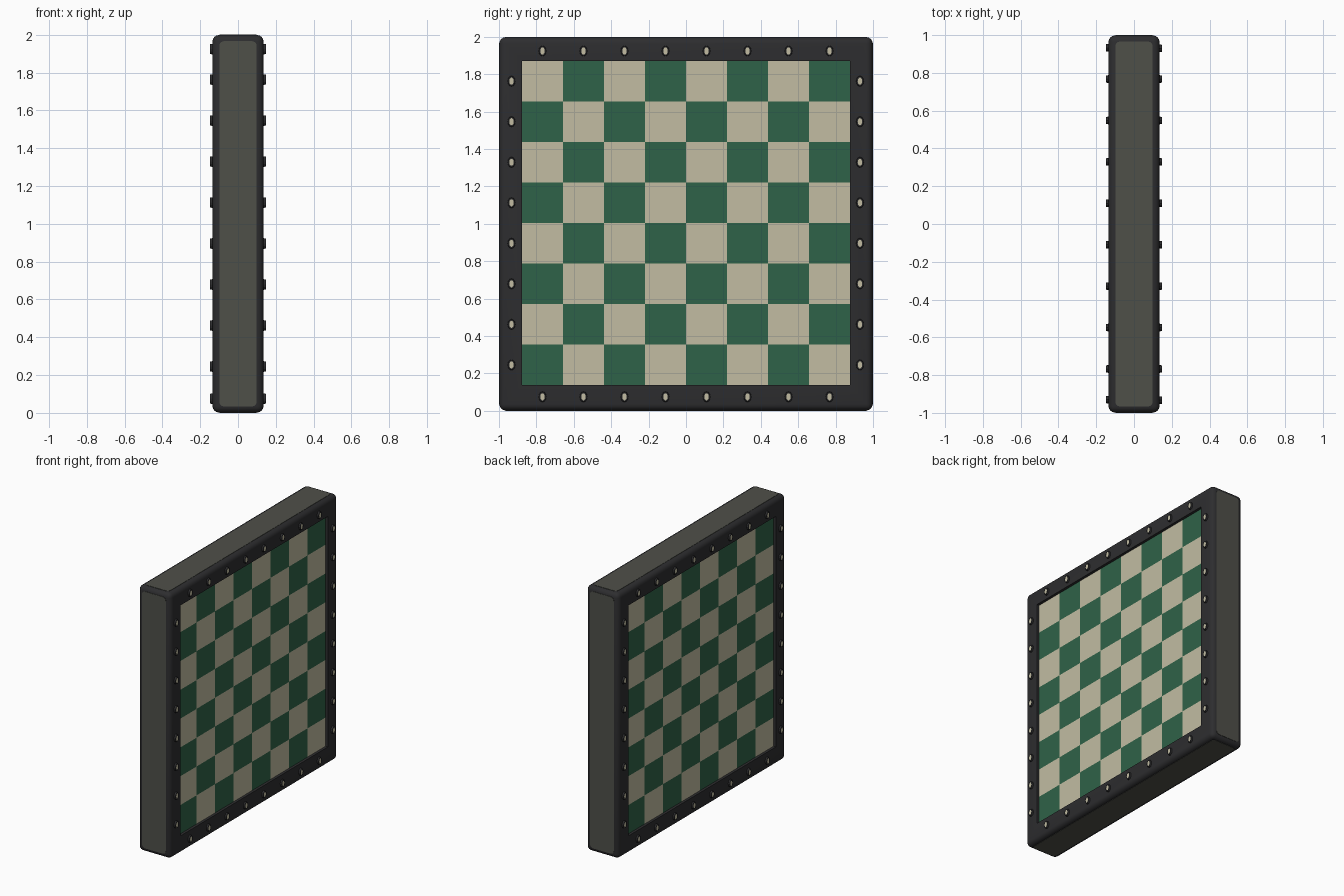
import bpy, bmesh, math
from mathutils import Matrix

if "Cube" in bpy.data.objects:
    bpy.data.objects.remove(bpy.data.objects["Cube"])

def material(name, srgb):
    m = bpy.data.materials.new(name)
    lin = [((c / 255 + 0.055) / 1.055) ** 2.4 for c in srgb]
    m.diffuse_color = (*lin, 1)
    m.use_nodes = True
    m.node_tree.nodes["Principled BSDF"].inputs["Base Color"].default_value = m.diffuse_color
    return m

BLACK = material("frame black", (45, 45, 47))
GREY = material("edge grey", (79, 80, 73))
CREAM = material("cream", (194, 188, 162))
GREEN = material("green", (47, 98, 72))

def finish(name, bm, mats, smooth=False):
    me = bpy.data.meshes.new(name)
    bm.to_mesh(me)
    bm.free()
    for m in mats:
        me.materials.append(m)
    ob = bpy.data.objects.new(name, me)
    bpy.context.collection.objects.link(ob)
    if smooth:
        bpy.context.view_layer.objects.active = ob
        ob.select_set(True)
        bpy.ops.object.shade_smooth_by_angle(angle=math.radians(35))
        ob.select_set(False)
    return ob

THICK, HALF = 0.135, 0.998          # half thickness, half side
BY, BZ = 0.877, 0.867               # half size of the playing field
UP = Matrix.Translation((0, 0, 1))
# Maps a flat layout (u, v, out) to the +x face; the -x face is a half turn
FACE = Matrix(((0, 0, 1, 0), (1, 0, 0, 0), (0, 1, 0, 0), (0, 0, 0, 1)))
SIDES = {"right": UP @ FACE, "left": UP @ Matrix.Rotation(math.pi, 4, 'Z') @ FACE}

# Frame: rounded slab with a shallow recess on both broad faces
bm = bmesh.new()
bmesh.ops.create_cube(bm, size=2, matrix=Matrix.Diagonal((THICK, HALF, HALF, 1)))
bmesh.ops.bevel(bm, geom=bm.edges[:], offset=0.034, segments=4, profile=0.5, affect='EDGES')
broad = [f for f in bm.faces if abs(f.normal.x) > 0.99 and f.calc_area() > 1]
bmesh.ops.inset_individual(bm, faces=broad, thickness=0.09)
for f in broad:
    for v in f.verts:
        v.co.y = math.copysign(BY, v.co.y)
        v.co.z = math.copysign(BZ, v.co.z) + 0.004
bmesh.ops.inset_individual(bm, faces=broad, thickness=0.001, depth=-0.022)
bm.transform(UP)
finish("frame", bm, [BLACK], True)

# Grey rounded plates on the four narrow edges
for k, name in enumerate(("top", "front", "bottom", "back")):
    bm = bmesh.new()
    bmesh.ops.create_cube(bm, size=2, matrix=Matrix.Translation((0, 0, HALF - 0.001))
                          @ Matrix.Diagonal((0.099, 0.966, 0.003, 1)))
    corners = [e for e in bm.edges if abs(e.verts[0].co.z - e.verts[1].co.z) > 0.004]
    bmesh.ops.bevel(bm, geom=corners, offset=0.025, segments=4, profile=0.5, affect='EDGES')
    bm.transform(UP @ Matrix.Rotation(k * math.pi / 2, 4, 'X'))
    finish(name + "_edge_plate", bm, [GREY])

for side, mat in SIDES.items():
    # Chequered playing field
    bm = bmesh.new()
    bmesh.ops.create_grid(bm, x_segments=8, y_segments=8, size=1)
    for f in bm.faces:
        c = f.calc_center_median()
        i, j = math.floor((c.x + 1) * 4), math.floor((c.y + 1) * 4)
        f.material_index = (i + j) % 2
    bm.transform(mat @ Matrix.Translation((0, 0.004, THICK - 0.019))
                 @ Matrix.Diagonal((BY, BZ, 1, 1)))
    finish(side + "_playing_field", bm, [GREEN, CREAM])

    # Small raised markers around the border, plain studs with a pale top
    spots = []
    for n in range(8):
        t = (n - 3.5) / 4
        spots += [(t * BY, 0.924), (t * BY, -0.925),
                  (-0.933, t * BZ + 0.004), (0.93, t * BZ + 0.004)]
    bm = bmesh.new()
    for u, v in spots:
        bmesh.ops.create_cone(bm, cap_ends=True, segments=12, radius1=1, radius2=0.9, depth=1,
                              matrix=Matrix.Translation((u, v, THICK + 0.004))
                              @ Matrix.Diagonal((0.021, 0.029, 0.016, 1)))
    tops = [f for f in bm.faces if f.normal.z > 0.9]
    bmesh.ops.inset_individual(bm, faces=tops, thickness=0.007)
    for f in tops:
        f.material_index = 1
    bm.transform(mat)
    finish(side + "_border_markers", bm, [BLACK, CREAM])
